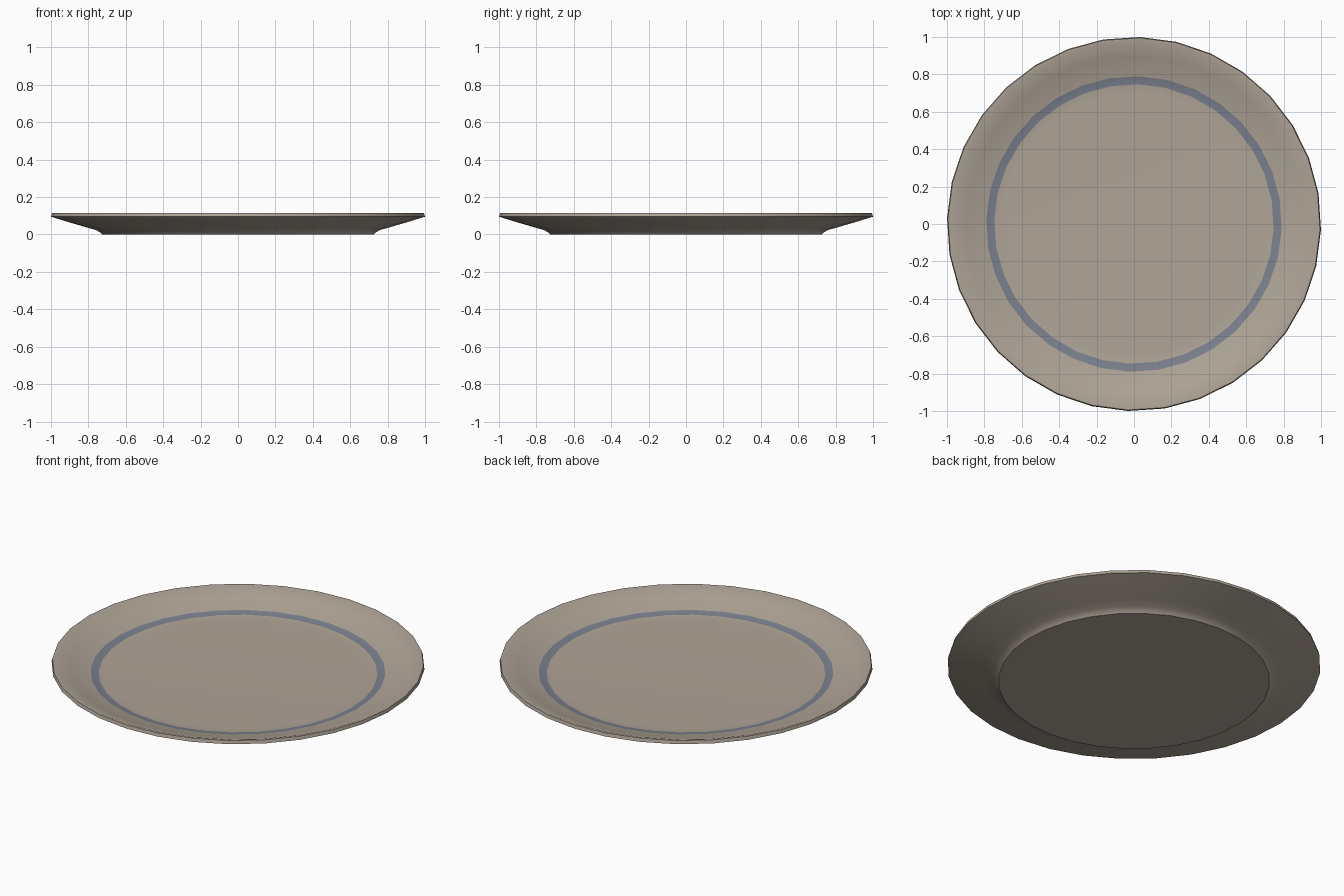
import bpy, bmesh, math

if "Cube" in bpy.data.objects:
    bpy.data.objects.remove(bpy.data.objects["Cube"])

SIDES = 32
OFFSET = math.radians(-1.8)


def material(name, rgb):
    m = bpy.data.materials.new(name)
    m.diffuse_color = (*rgb, 1.0)
    m.use_nodes = True
    m.node_tree.nodes["Principled BSDF"].inputs["Base Color"].default_value = m.diffuse_color
    return m


clay = material("warm_beige", (0.43, 0.375, 0.31))
blue = material("slate_blue", (0.20, 0.22, 0.27))

# Plate profile (radius, height) from under the foot, over the rim, to the floor
profile = [
    (0.727, 0.0), (0.738, 0.012), (0.76, 0.024), (0.81, 0.038),
    (0.90, 0.064), (1.0, 0.095),            # underside
    (0.995, 0.114), (0.983, 0.115),         # rim
    (0.90, 0.085), (0.79, 0.055),           # sloping lip
    (0.747, 0.047), (0.70, 0.045),          # painted band, then floor
]
BAND = 9        # profile segment that carries the blue band

bm = bmesh.new()
rings = []
for r, z in profile:
    rings.append([bm.verts.new((r * math.cos(OFFSET + 2 * math.pi * i / SIDES),
                                r * math.sin(OFFSET + 2 * math.pi * i / SIDES), z))
                  for i in range(SIDES)])

for s in range(len(rings) - 1):
    a, b = rings[s], rings[s + 1]
    for i in range(SIDES):
        j = (i + 1) % SIDES
        f = bm.faces.new((a[i], a[j], b[j], b[i]))
        f.material_index = 1 if s == BAND else 0

# Flat foot and flat eating surface
bm.faces.new(list(reversed(rings[0])))
bm.faces.new(rings[-1])
bmesh.ops.recalc_face_normals(bm, faces=bm.faces)

mesh = bpy.data.meshes.new("plate")
bm.to_mesh(mesh)
bm.free()
mesh.materials.append(clay)
mesh.materials.append(blue)
plate = bpy.data.objects.new("plate", mesh)
bpy.context.collection.objects.link(plate)

bpy.context.view_layer.objects.active = plate
plate.select_set(True)
bpy.ops.object.shade_smooth_by_angle(angle=math.radians(35))
